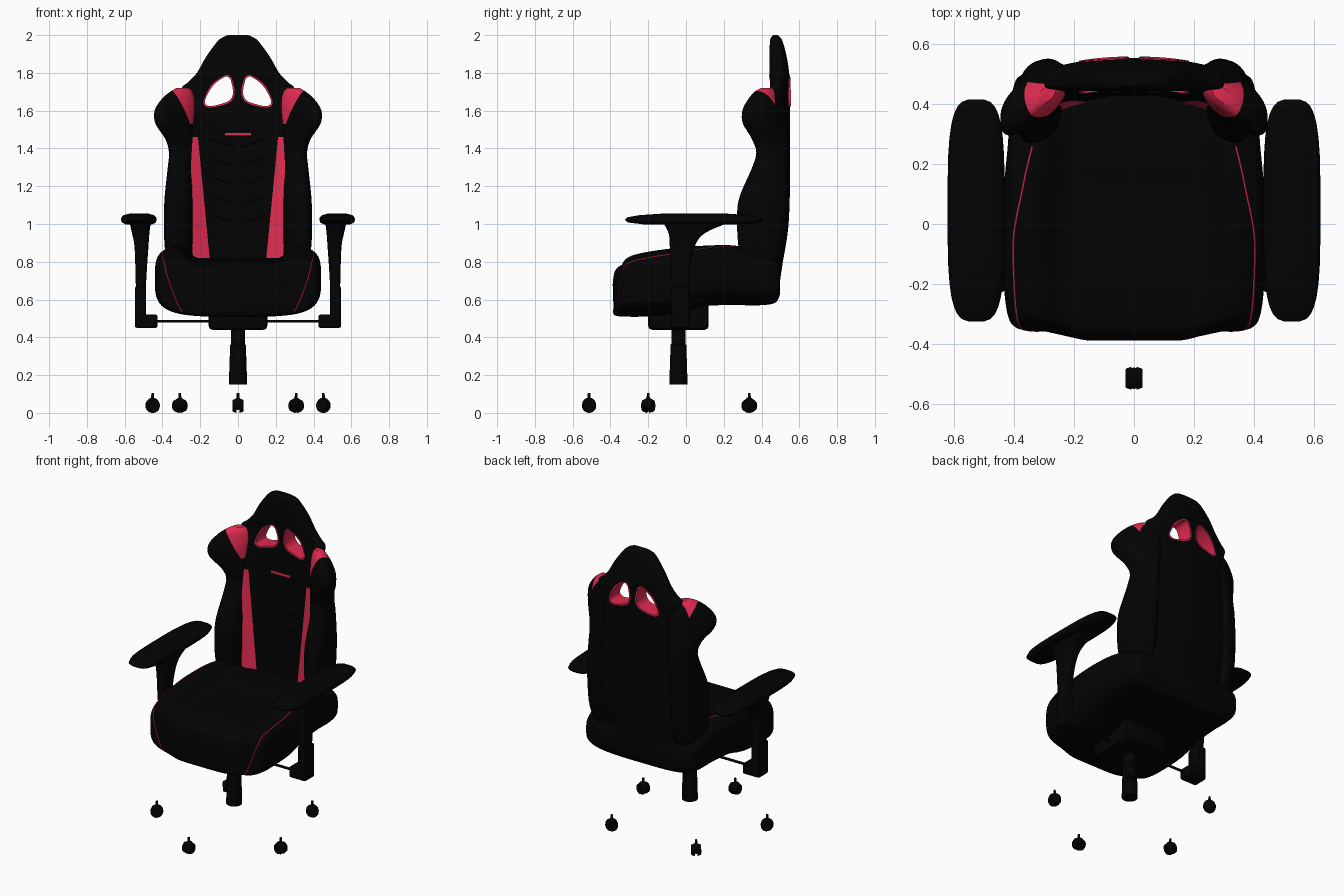
import bpy, bmesh, math
from mathutils import Vector, Matrix
from mathutils.bvhtree import BVHTree

if "Cube" in bpy.data.objects:
    bpy.data.objects.remove(bpy.data.objects["Cube"])


def material(name, rgb):
    m = bpy.data.materials.new(name)
    m.diffuse_color = (*rgb, 1)
    m.use_nodes = True
    m.node_tree.nodes["Principled BSDF"].inputs["Base Color"].default_value = m.diffuse_color
    return m


BLACK = material("black leather", (0.001, 0.001, 0.001))
RED = material("crimson trim", (0.76, 0.024, 0.08))


def finish(name, bm, mats=(BLACK,), angle=40):
    bmesh.ops.recalc_face_normals(bm, faces=bm.faces)
    me = bpy.data.meshes.new(name)
    bm.to_mesh(me)
    bm.free()
    ob = bpy.data.objects.new(name, me)
    bpy.context.collection.objects.link(ob)
    for m in mats:
        me.materials.append(m)
    smooth(ob, angle)
    return ob


def smooth(ob, angle=40):
    bpy.ops.object.select_all(action='DESELECT')
    ob.select_set(True)
    bpy.context.view_layer.objects.active = ob
    bpy.ops.object.shade_smooth_by_angle(angle=math.radians(angle))


def spow(v, e):
    return math.copysign(abs(v) ** e, v)


def ease(v, a, b):
    t = min(1, max(0, (v - a) / (b - a)))
    return t * t * (3 - 2 * t)


def resample(rows, k=4):
    """Smooth Catmull-Rom interpolation between rows of numbers."""
    out = []
    for i in range(len(rows) - 1):
        a, b, c, d = (rows[max(i - 1, 0)], rows[i], rows[i + 1], rows[min(i + 2, len(rows) - 1)])
        for j in range(k):
            t = j / k
            out.append([q + 0.5 * t * (r - p + t * (2*p - 5*q + 4*r - s + t * (3*(q - r) + s - p)))
                        for p, q, r, s in zip(a, b, c, d)])
    return out + [list(rows[-1])]


def skin(rings, caps=True, wrap=False):
    bm = bmesh.new()
    vs = [[bm.verts.new(p) for p in ring] for ring in rings]
    n = len(vs[0])
    for a, b in zip(vs, vs[1:] + ([vs[0]] if wrap else [])):
        for i in range(n):
            bm.faces.new((a[i], a[(i + 1) % n], b[(i + 1) % n], b[i]))
    if caps and not wrap:
        bm.faces.new(vs[0])
        bm.faces.new(vs[-1])
    return bm


def ring(z, cx, cy, rx, ry, n=4.0, count=32, shift=lambda x, s: 0):
    pts = []
    for i in range(count):
        a = 2 * math.pi * (i + 0.5) / count
        x, s = rx * spow(math.cos(a), 2 / n), spow(math.sin(a), 2 / n)
        pts.append((cx + x, cy + ry * s + shift(x, s), z))
    return pts


def box(name, lo, hi, bevel=0.01):
    bm = bmesh.new()
    bmesh.ops.create_cube(bm, size=1)
    for v in bm.verts:
        v.co = [l + (c + 0.5) * (h - l) for c, l, h in zip(v.co, lo, hi)]
    bmesh.ops.bevel(bm, geom=bm.edges[:], offset=bevel, segments=2, affect='EDGES', profile=0.5)
    return finish(name, bm)


def tube(name, pts, r, mat):
    rings = []
    for i, p in enumerate(pts):
        d = (pts[min(i + 1, len(pts) - 1)] - pts[max(i - 1, 0)]).normalized()
        u = d.orthogonal().normalized() if abs(d.z) > 0.99 else d.cross(Vector((0, 0, 1))).normalized()
        w = d.cross(u)
        rings.append([p + r * (math.cos(a) * u + math.sin(a) * w)
                      for a in (k * math.pi / 3 for k in range(6))])
    return finish(name, skin(rings), (mat,), 70)


# Backrest shell rows: z, half width, front y, back y
BACK = resample([(.70, .33, .425, .50), (.80, .34, .43, .515), (.95, .345, .435, .54),
                 (1.1, .345, .44, .55), (1.4, .315, .45, .553), (1.5, .285, .45, .553),
                 (1.58, .27, .45, .553), (1.66, .28, .453, .553), (1.72, .298, .453, .55),
                 (1.75, .265, .45, .549), (1.80, .218, .442, .547), (1.88, .172, .442, .535),
                 (1.94, .13, .443, .52), (1.98, .095, .447, .505), (2.0, .055, .46, .485)])


def bend(x, z, s):
    """Dishes the shell: mild at the rear, stronger on the front below the headrest."""
    front = .9 - .8 * ease(z, 1.5, 1.78)
    return -(.35 + (front - .35) * max(0, -s)) * x * x


def back_y(x, z, side):
    """Surface depth of the backrest shell; side -1 is front, 1 is rear."""
    for a, b in zip(BACK, BACK[1:]):
        if a[0] <= z <= b[0]:
            t = (z - a[0]) / (b[0] - a[0])
            w, f, r = (p + t * (q - p) for p, q in zip(a[1:], b[1:]))
            break
    s = side * max(0, 1 - abs(x / w) ** 4) ** 0.25
    return (f + r) / 2 + s * (r - f) / 2 + bend(x, z, s)


shell = finish("backrest_shell", skin([
    ring(z, 0, (f + r) / 2, w, (r - f) / 2, 4, 64, lambda x, s: bend(x, z, s)) for z, w, f, r in BACK]))

# Two openings in the headrest, each lined with a red rim
HOLE = [(.040, 1.768), (.026, 1.70), (.043, 1.656), (.09, 1.636), (.15, 1.624), (.176, 1.644),
        (.158, 1.692), (.127, 1.738), (.085, 1.771), (.058, 1.781)]
cx, cz = .095, 1.70
loop = resample([Vector(p) for p in HOLE + HOLE[:1]], 3)[:-1]
for s, side in ((-1, "left"), (1, "right")):
    def grow(k):
        out = []
        for x, z in loop:
            d = Vector((x - cx, z - cz))
            d += d.normalized() * k
            out.append((s * (cx + d.x), cz + d.y))
        return out
    cutter = finish("cutter", skin([[(x, y, z) for x, z in grow(.004)] for y in (.2, .8)]))
    mod = shell.modifiers.new("opening", 'BOOLEAN')
    mod.operation, mod.solver, mod.object = 'DIFFERENCE', 'EXACT', cutter
    bpy.context.view_layer.objects.active = shell
    bpy.ops.object.modifier_apply(modifier=mod.name)
    bpy.data.objects.remove(cutter)
    rings = [[(x, back_y(x, z, e) + e * .004, z) for x, z in grow(k)]
             for k, e in ((0, -1), (.009, -1), (.009, 1), (0, 1))]
    finish(side + "_headrest_rim", skin(rings, wrap=True), (RED,))
smooth(shell)

# Side wings of the backrest with red shoulder wedges: z, inner x, outer x, front y, back y, skew
WING = resample([(.78, .25, .375, .30, .49, .3), (.9, .24, .39, .28, .525, .3),
                 (1.05, .24, .392, .275, .54, .3), (1.15, .24, .388, .29, .545, .3),
                 (1.3, .24, .372, .355, .545, .3), (1.38, .235, .366, .378, .54, .35),
                 (1.45, .23, .385, .36, .53, .45), (1.53, .22, .437, .332, .505, .6),
                 (1.6, .22, .442, .33, .495, .6), (1.66, .225, .405, .355, .485, .6),
                 (1.70, .24, .36, .38, .47, .6), (1.72, .26, .325, .405, .455, .6)])
for s, side in ((-1, "left"), (1, "right")):
    bm = skin([ring(z, s * (a + b) / 2, (f + r) / 2, (b - a) / 2, (r - f) / 2, 2.6, 36,
                    lambda x, _: -k * s * x) for z, a, b, f, r, k in WING])
    # The wedge lies below two slanted cuts: one outward, one toward the rear
    cuts = ((Vector((s * .245, .34, 1.56)), Vector((s * 1.65, -.84, -1))),
            (Vector((s * .3, .478, 1.56)), Vector((0, 1, .08))))
    for point, normal in cuts:
        bmesh.ops.bisect_plane(bm, geom=bm.verts[:] + bm.edges[:] + bm.faces[:],
                               plane_co=point, plane_no=normal.normalized())
    for f in bm.faces:
        c = f.calc_center_median()
        f.material_index = int(c.z > 1.53 and all((c - p).dot(n) < 0 for p, n in cuts))
    finish(side + "_back_wing", bm, (BLACK, RED))

    # Red tapering stripe on the backrest front
    bm = bmesh.new()
    grid = []
    for i in range(17):
        t = i / 16
        z = .82 + .64 * t
        a, b = .150 + .062 * t, .238 + .014 * math.sin(math.pi * t) + .002 * t
        grid.append([bm.verts.new((s * x, back_y(x, z, -1) - .004, z))
                     for x in (a + (b - a) * k / 4 for k in range(5))])
    for p, q in zip(grid, grid[1:]):
        for k in range(4):
            bm.faces.new((p[k], p[k + 1], q[k + 1], q[k])[::s])
    finish(side + "_back_stripe", bm, (RED,))

# Quilted chevron seams and a small plain red tag
for n in range(5):
    z0 = 1.0 + .1 * n
    tube("chevron_seam", [Vector((x, back_y(x, z0 + .35 * abs(x), -1) - .002, z0 + .35 * abs(x)))
                          for x in (-.14 + .02 * i for i in range(15))], .003, BLACK)
y0 = back_y(0, 1.475, -1)
box("red_tag", (-.07, y0 - .007, 1.467), (.07, y0 + .002, 1.483), .001).data.materials[0] = RED

# Seat cushion rows: y, half width, bottom z, centre top z, bolster top z
SEAT = resample([(-.357, .30, .545, .68, .67), (-.353, .36, .525, .72, .74), (-.343, .395, .515, .755, .79),
                 (-.31, .418, .51, .785, .84), (-.22, .432, .51, .80, .87), (-.05, .44, .525, .805, .895),
                 (.1, .435, .565, .81, .905), (.26, .42, .57, .82, .905), (.4, .41, .57, .82, .865),
                 (.475, .395, .585, .80, .825), (.498, .37, .63, .78, .785)])
rings = []
for y, w, zb, zc, zt in SEAT:
    pts = []
    for i in range(72):
        a = 2 * math.pi * (i + .5) / 72
        x = w * spow(math.cos(a), .55)
        top = zc + (zt - zc) * ease(abs(x) / w, .5, .78)
        zm = zb + .5 * (zt - zb)
        sn = spow(math.sin(a), .5)
        # The centre of the front edge bulges forward
        nose = .031 * (1 - ease(abs(x), .14, .30)) * (1 - ease(y, -.357, -.2))
        pts.append((x, y - nose, zm + sn * ((top - zm) if sn > 0 else (zm - zb))))
    rings.append(pts)
bm = skin(rings)
bmesh.ops.recalc_face_normals(bm, faces=bm.faces)
tree = BVHTree.FromBMesh(bm)
finish("seat_cushion", bm, angle=50)

# Red piping along the seat bolsters, snapped onto the cushion and half sunk
PIPE = resample([(.30, -.37, .53), (.342, -.362, .63), (.375, -.352, .725), (.40, -.325, .80),
                 (.411, -.26, .828), (.412, -.18, .84), (.405, -.05, .85), (.378, .1, .88),
                 (.345, .26, .90)], 6)
for s, side in ((-1, "left"), (1, "right")):
    pts = []
    for x, y, z in PIPE:
        p, normal, *_ = tree.find_nearest(Vector((s * x, y, z)))
        pts.append(p - normal * .0012)
    tube(side + "_seat_piping", pts, .004, RED)

    # Armrest: pad, flared upright, lower sleeve and bracket
    ax = s * .525
    finish(side + "_arm_pad", skin([ring(z, ax, .045, rx, ry, 3.6) for z, rx, ry in (
        (.998, .07, .27), (1.008, .09, .355), (1.022, .095, .37), (1.036, .092, .355),
        (1.047, .08, .29), (1.055, .05, .17))]), angle=60)
    finish(side + "_arm_upright", skin([ring(z, s * x, y, rx, ry, 4) for z, x, y, rx, ry in resample([
        (.62, .515, -.03, .025, .04), (.75, .513, -.03, .03, .05), (.88, .511, -.02, .037, .066),
        (.95, .515, .003, .046, .095), (1.005, .518, .05, .056, .17)])]))
    xs = sorted((s * .488, s * .546))
    box(side + "_arm_sleeve", (xs[0], -.08, .45), (xs[1], .02, .67))
    box(side + "_arm_bracket", (min(s * .425, s * .54), -.08, .45), (max(s * .425, s * .54), .02, .52))

# Under-seat mechanism, cross rod and gas column
box("tilt_mechanism", (-.155, -.2, .44), (.155, .12, .58), .02)
tube("arm_cross_rod", [Vector((-.45, -.04, .485)), Vector((.45, -.04, .485))], .008, BLACK)
finish("gas_column", skin([ring(z, 0, -.04, r, r, 2, 24) for z, r in (
    (.15, .048), (.21, .047), (.36, .042), (.365, .037), (.46, .037))]))

# Five twin-wheel casters
for x, y in ((0, -.513), (.452, -.2), (-.452, -.2), (.308, .335), (-.308, .335)):
    bm = bmesh.new()
    for o in (-1, 1):
        bmesh.ops.create_cone(bm, cap_ends=True, segments=20, radius1=.038, radius2=.031, depth=.02,
                              matrix=Matrix.Translation((o * .019, 0, .038)) @ Matrix.Rotation(o * math.pi / 2, 4, 'Y'))
    bmesh.ops.create_uvsphere(bm, u_segments=16, v_segments=8, radius=1,
                              matrix=Matrix.Translation((0, 0, .048)) @ Matrix.Diagonal((.024, .036, .033, 1)))
    bmesh.ops.create_cone(bm, cap_ends=True, segments=10, radius1=.009, radius2=.007, depth=.04,
                          matrix=Matrix.Translation((0, 0, .085)))
    turn = math.atan2(y + .04, x) + math.pi / 2
    bm.transform(Matrix.Translation((x, y, 0)) @ Matrix.Rotation(turn, 4, 'Z'))
    finish("caster", bm)
